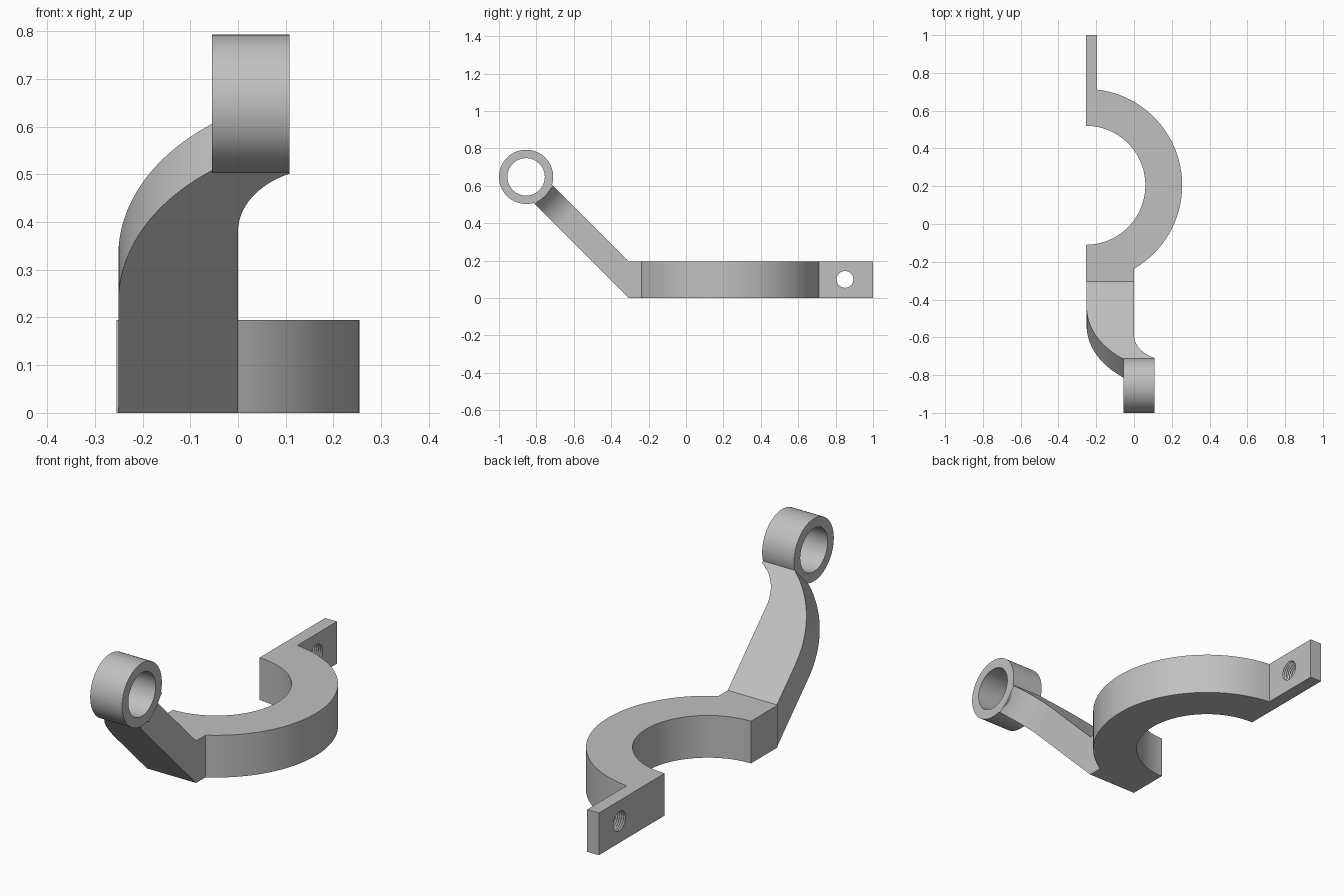
import bpy, bmesh
from math import sin, cos, acos, asin, radians, pi, sqrt
from mathutils import Vector

cube = bpy.data.objects.get("Cube")
if cube:
    bpy.data.objects.remove(cube, do_unlink=True)

metal = bpy.data.materials.new("plain grey metal")
metal.use_nodes = True
GREY = (0.53, 0.53, 0.53, 1)
metal.diffuse_color = GREY
metal.node_tree.nodes["Principled BSDF"].inputs["Base Color"].default_value = GREY


def arc(cx, cy, r, start, end, n):
    """Points on a circle from start to end angle, in radians."""
    angles = [start + (end - start) * i / n for i in range(n + 1)]
    return [(cx + r * cos(a), cy + r * sin(a)) for a in angles]


def finish(name, bm):
    bmesh.ops.recalc_face_normals(bm, faces=bm.faces)
    mesh = bpy.data.meshes.new(name)
    bm.to_mesh(mesh)
    bm.free()
    mesh.materials.append(metal)
    obj = bpy.data.objects.new(name, mesh)
    bpy.context.collection.objects.link(obj)
    return obj


def smooth(obj):
    bpy.ops.object.select_all(action='DESELECT')
    obj.select_set(True)
    bpy.context.view_layer.objects.active = obj
    bpy.ops.object.shade_smooth_by_angle(angle=radians(30))


def prism(name, near, far):
    """Solid between two matching outlines."""
    bm = bmesh.new()
    a = [bm.verts.new(p) for p in near]
    b = [bm.verts.new(p) for p in far]
    bm.faces.new(a)
    bm.faces.new(b)
    for i in range(len(a)):
        j = (i + 1) % len(a)
        bm.faces.new((a[i], a[j], b[j], b[i]))
    return finish(name, bm)


def lathe_x(name, profile, cy, cz, n, closed):
    """Revolve (x, radius) points about an axis parallel to x."""
    bm = bmesh.new()
    rings = []
    for k in range(n):
        t = 2 * pi * k / n
        rings.append([bm.verts.new((x, cy + r * cos(t), cz + r * sin(t))) for x, r in profile])
    m = len(profile)
    for k in range(n):
        p, q = rings[k], rings[(k + 1) % n]
        for i in range(m if closed else m - 1):
            j = (i + 1) % m
            bm.faces.new((p[i], p[j], q[j], q[i]))
    if not closed:
        bm.faces.new([r[0] for r in rings])
        bm.faces.new([r[-1] for r in rings])
    return finish(name, bm)


# Flat body: half ring with mounting tab and arm root
LEFT, CY, OUTER, INNER = -0.255, 0.205, 0.51, 0.315
HEIGHT, FOLD, TAB = 0.195, -0.305, 0.06
outline = [(LEFT, 1.0), (LEFT + TAB, 1.0)]
outline += arc(LEFT, CY, OUTER, acos(TAB / OUTER), -acos(-LEFT / OUTER), 64)
outline += [(0, FOLD), (LEFT, FOLD)]
outline += arc(LEFT, CY, INNER, -pi / 2, pi / 2, 64)
body = prism("half_ring_body", [(x, y, 0) for x, y in outline],
             [(x, y, HEIGHT) for x, y in outline])

# Threaded hole through the tab
PITCH = 0.01
thread = [(LEFT - 0.02 + PITCH * i / 2, 0.045 + 0.005 * (i % 2)) for i in range(21)]
cutter = lathe_x("thread_cutter", thread, 0.85, 0.1, 40, False)
cutter.hide_render = True
cutter.hide_set(True)
cutter.display_type = 'WIRE'
cut = body.modifiers.new("tab hole", 'BOOLEAN')
cut.operation = 'DIFFERENCE'
cut.solver = 'EXACT'
cut.object = cutter
bpy.context.view_layer.objects.active = body
bpy.ops.object.modifier_apply(modifier=cut.name)
bpy.data.objects.remove(cutter, do_unlink=True)
smooth(body)

# Rising arm: curved outline laid on a 45 degree slope, s runs up the slope
THICK = HEIGHT / sqrt(2)
ARM_LEFT, LUG_LEFT, LUG_RIGHT, END = -0.251, -0.055, 0.108, 0.59
R_OUT, R_IN = 0.487, 0.19
out_x = ARM_LEFT + R_OUT
plan = [(ARM_LEFT, 0)]
plan += arc(out_x, 0.19, R_OUT, pi, acos((LUG_LEFT - out_x) / R_OUT), 24)
plan += [(LUG_LEFT, END), (LUG_RIGHT, END)]
plan += arc(R_IN, 0.40, R_IN, acos((LUG_RIGHT - R_IN) / R_IN), pi, 16)
plan += [(0, 0)]


def on_slope(x, s, depth):
    if s == 0:
        s = -depth       # root meets the body on a vertical plane
    return (x, FOLD - (s + depth) / sqrt(2), HEIGHT + (s - depth) / sqrt(2))


arm = prism("rising_arm", [on_slope(x, s, 0) for x, s in plan],
            [on_slope(x, s, THICK) for x, s in plan])
smooth(arm)

# Bearing lug at the top of the arm
lug = lathe_x("bearing_lug", [(LUG_LEFT, 0.145), (LUG_RIGHT, 0.145),
                              (LUG_RIGHT, 0.1), (LUG_LEFT, 0.1)],
              -0.855, 0.648, 72, True)
smooth(lug)
